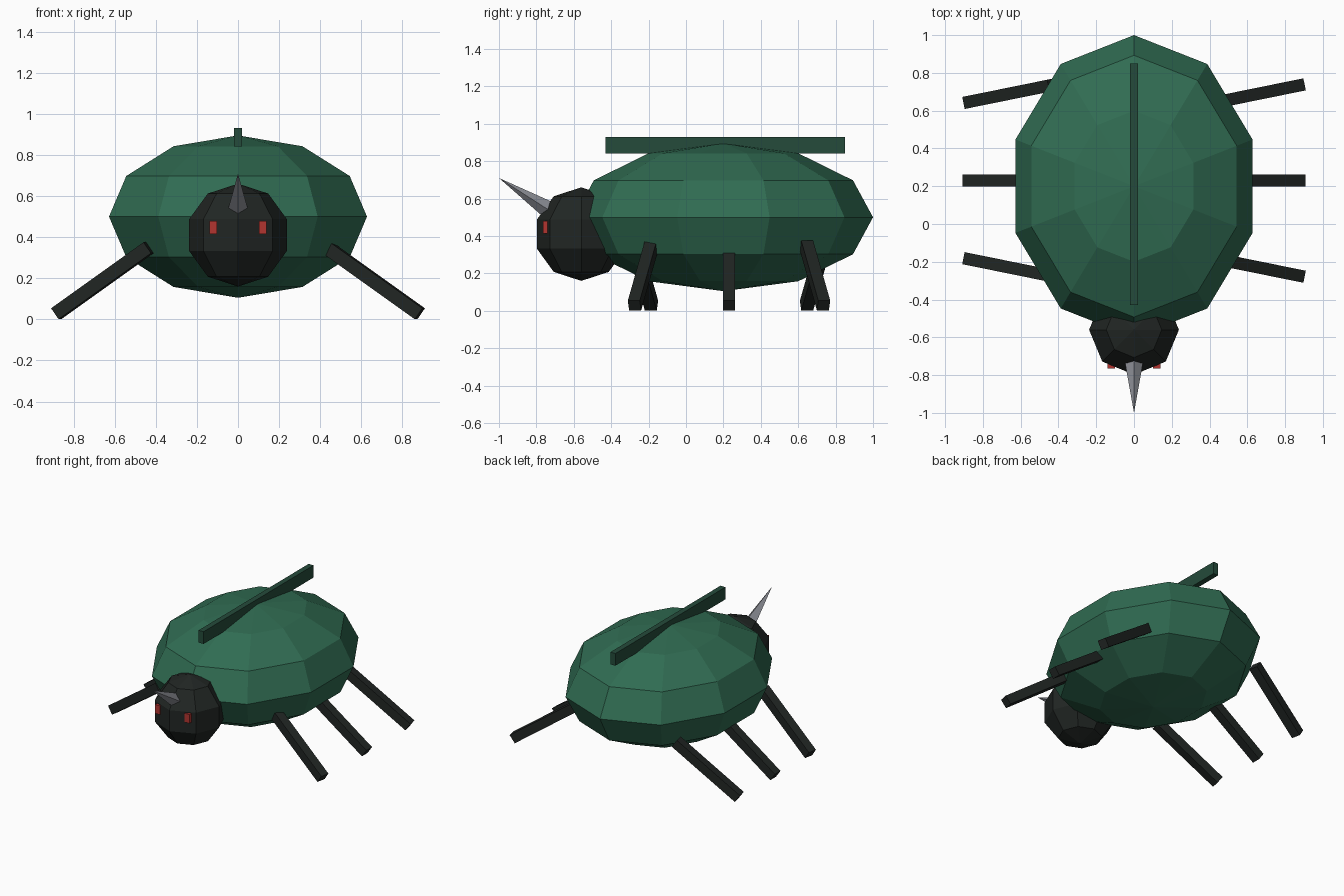
import bpy
from math import radians

if "Cube" in bpy.data.objects:
    bpy.data.objects.remove(bpy.data.objects["Cube"])


def material(name, rgb):
    m = bpy.data.materials.new(name)
    m.diffuse_color = (*rgb, 1)
    m.use_nodes = True
    m.node_tree.nodes["Principled BSDF"].inputs["Base Color"].default_value = m.diffuse_color
    return m


SHELL = material("shell_green", (0.03, 0.15, 0.085))
RIDGE = material("ridge_green", (0.018, 0.07, 0.043))
DARK = material("dark_chitin", (0.015, 0.019, 0.017))
HORN = material("horn_grey", (0.26, 0.27, 0.30))
RED = material("eye_red", (0.45, 0.035, 0.03))


def finish(name, mat, scale=(1, 1, 1)):
    o = bpy.context.object
    o.name = name
    o.scale = scale
    o.data.materials.append(mat)
    return o


def ball(name, mat, loc, radii, segments, rings):
    bpy.ops.mesh.primitive_uv_sphere_add(segments=segments, ring_count=rings, radius=1, location=loc)
    return finish(name, mat, radii)


def box(name, mat, loc, size, rot=(0, 0, 0)):
    bpy.ops.mesh.primitive_cube_add(size=1, location=loc, rotation=rot)
    return finish(name, mat, size)


# Faceted shell body and head
ball("body", SHELL, (0, 0.2, 0.5), (0.66, 0.8, 0.395), 10, 6)
ball("head", DARK, (0, -0.56, 0.41), (0.25, 0.25, 0.25), 8, 5)

# Straight ridge along the back
box("back_ridge", RIDGE, (0, 0.21, 0.885), (0.04, 1.28, 0.09))

# Four-sided horn leaning forward
bpy.ops.mesh.primitive_cone_add(vertices=4, radius1=0.06, radius2=0, depth=0.4,
                                location=(0, -0.832, 0.602), rotation=(radians(57.3), 0, 0))
finish("horn", HORN)

# Eyes and three pairs of splayed legs (both sides of a pair share one yaw)
for side, s in (("left", -1), ("right", 1)):
    box(f"{side}_eye", RED, (s * 0.12, -0.745, 0.447), (0.038, 0.04, 0.065))
    for label, y, yaw in (("front", -0.23, -0.2), ("middle", 0.23, 0), ("rear", 0.69, 0.2)):
        box(f"{side}_{label}_leg", DARK, (s * 0.66, y, 0.188), (0.56, 0.065, 0.065),
            (0, s * radians(35), yaw))
